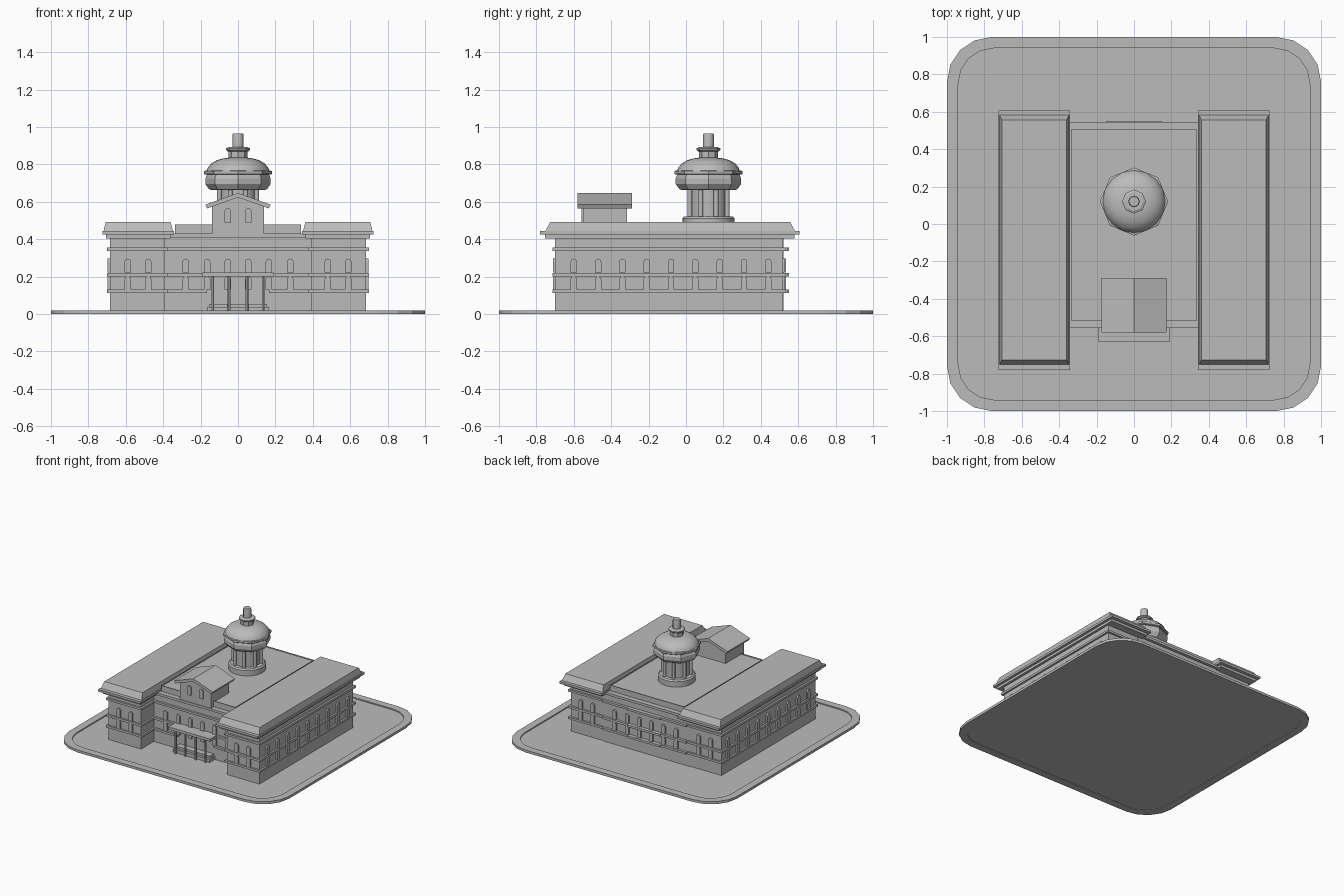
import bpy
import bmesh
from math import cos, sin, pi, radians
from mathutils import Matrix, Vector

if "Cube" in bpy.data.objects:
    bpy.data.objects.remove(bpy.data.objects["Cube"], do_unlink=True)

GREY = (0.5, 0.5, 0.5, 1.0)
stone = bpy.data.materials.new("plain_grey")
stone.use_nodes = True
stone.diffuse_color = GREY
stone.node_tree.nodes["Principled BSDF"].inputs["Base Color"].default_value = GREY


def finish(name, bm, smooth=None):
    bmesh.ops.recalc_face_normals(bm, faces=bm.faces)
    mesh = bpy.data.meshes.new(name)
    bm.to_mesh(mesh)
    bm.free()
    mesh.materials.append(stone)
    obj = bpy.data.objects.new(name, mesh)
    bpy.context.collection.objects.link(obj)
    if smooth:
        bpy.ops.object.select_all(action='DESELECT')
        obj.select_set(True)
        bpy.context.view_layer.objects.active = obj
        bpy.ops.object.shade_smooth_by_angle(angle=radians(smooth))
    return obj


def add_block(bm, xs, ys, zs, taper=(0, 0)):
    """Box between limits; taper pulls the top edges inwards."""
    (x0, x1), (y0, y1), (z0, z1) = sorted(xs), ys, zs
    rings = []
    for z, tx, ty in ((z0, 0, 0), (z1, *taper)):
        rings.append([bm.verts.new(p) for p in (
            (x0 + tx, y0 + ty, z), (x1 - tx, y0 + ty, z),
            (x1 - tx, y1 - ty, z), (x0 + tx, y1 - ty, z))])
    low, high = rings
    bm.faces.new(low)
    bm.faces.new(high)
    for i in range(4):
        j = (i + 1) % 4
        bm.faces.new((low[i], low[j], high[j], high[i]))


def block(name, *args, **kw):
    bm = bmesh.new()
    add_block(bm, *args, **kw)
    return finish(name, bm)


def add_prism(bm, points, depth, matrix):
    """Extrude a local XZ outline along local -Y and place it."""
    face = bm.faces.new([bm.verts.new(matrix @ Vector((x, 0, z))) for x, z in points])
    out = bmesh.ops.extrude_face_region(bm, geom=[face])["geom"]
    shift = matrix.to_3x3() @ Vector((0, -depth, 0))
    bmesh.ops.translate(bm, vec=shift, verts=[v for v in out if isinstance(v, bmesh.types.BMVert)])


def lathe(name, profile, sides, centre, smooth=None):
    bm = bmesh.new()
    rings = [[bm.verts.new((centre[0] + r * cos(2 * pi * i / sides),
                            centre[1] + r * sin(2 * pi * i / sides), z))
              for i in range(sides)] for r, z in profile]
    for a, b in zip(rings, rings[1:]):
        for i in range(sides):
            j = (i + 1) % sides
            bm.faces.new((a[i], a[j], b[j], b[i]))
    bm.faces.new(rings[0])
    bm.faces.new(rings[-1])
    return finish(name, bm, smooth)


# Rounded ground slab with a raised kerb
def rounded(half, radius, z):
    c = half - radius
    return [(sx * c + radius * cos(a), sy * c + radius * sin(a), z)
            for q, (sx, sy) in enumerate(((1, 1), (-1, 1), (-1, -1), (1, -1)))
            for a in [(q + k / 4) * pi / 2 for k in range(5)]]


bm = bmesh.new()
loops = [[bm.verts.new(p) for p in rounded(*ring)] for ring in (
    (0.94, 0.19, 0.005), (0.94, 0.19, 0), (1, 0.24, 0),
    (1, 0.24, 0.02), (0.94, 0.19, 0.02), (0.94, 0.19, 0.011))]
for a, b in zip(loops, loops[1:]):
    for i in range(len(a)):
        j = (i + 1) % len(a)
        bm.faces.new((a[i], a[j], b[j], b[i]))
bm.faces.new(loops[0])
bm.faces.new(loops[-1])
finish("ground_slab", bm)

# Side wings with cornices and hipped roof slabs
COURSES = ((0.113, 0.13), (0.202, 0.22), (0.338, 0.355))
for side, s in (("left", 1), ("right", -1)):
    block(side + "_wing_wall", (s * 0.39, s * 0.685), (-0.70, 0.517), (0.011, 0.41))
    block(side + "_wing_cornice", (s * 0.36, s * 0.705), (-0.755, 0.58), (0.405, 0.425))
    block(side + "_wing_eave", (s * 0.342, s * 0.725), (-0.78, 0.608), (0.425, 0.443))
    block(side + "_wing_roof", (s * 0.348, s * 0.719), (-0.752, 0.583), (0.443, 0.492),
          taper=(0.012, 0.026))
    bm = bmesh.new()
    for zs in COURSES:
        add_block(bm, (s * 0.375, s * 0.70), (-0.715, 0.532), zs)
    finish(side + "_wing_courses", bm)

# Centre block
block("centre_wall", (-0.40, 0.40), (-0.535, 0.522), (0.011, 0.42))
block("centre_cornice", (-0.36, 0.36), (-0.555, 0.545), (0.41, 0.43))
bm = bmesh.new()
for n, zs in enumerate(COURSES):
    if n:
        add_block(bm, (-0.38, 0.38), (-0.552, 0.543), zs)
    else:
        add_block(bm, (-0.38, 0.38), (0.50, 0.543), zs)
        for s in (1, -1):
            add_block(bm, (s * 0.165, s * 0.38), (-0.552, -0.52), zs)
    add_block(bm, (-0.15, 0.15), (0.50, 0.552), zs)
finish("centre_courses", bm)

# Flat centre roof with a low parapet
bm = bmesh.new()
add_block(bm, (-0.337, 0.337), (-0.515, 0.505), (0.43, 0.478))
top = max(bm.faces, key=lambda f: f.calc_center_median().z)
bmesh.ops.inset_region(bm, faces=[top], thickness=0.03)
bmesh.ops.translate(bm, vec=(0, 0, -0.01), verts=top.verts)
finish("centre_roof", bm)

# Arched windows on every wall
HALF = 0.017


def arch(z0, z1):
    spring = z1 - HALF
    return [(-HALF, z0), (HALF, z0)] + [
        (HALF * cos(k * pi / 6), spring + HALF * sin(k * pi / 6)) for k in range(7)]


def place(x, y, turn):
    return Matrix.Translation((x, y, 0)) @ Matrix.Rotation(radians(turn), 4, 'Z')


wing_x = [s * x for s in (1, -1) for x in (0.48, 0.59)]
centre_x = [s * x for s in (1, -1) for x in (0.055, 0.165, 0.28)]
spots = [(x, -0.697, 0) for x in wing_x] + [(x, -0.532, 0) for x in centre_x]
spots += [(x, 0.515, 180) for x in wing_x] + [(x, 0.52, 180) for x in centre_x]
spots += [(s * 0.683, -0.6 + 0.13 * k, s * 90) for s in (1, -1) for k in range(9)]
bm = bmesh.new()
for spot in spots:
    for z0, z1 in ((0.13, 0.202), (0.222, 0.296)):
        add_prism(bm, arch(z0, z1), 0.015, place(*spot))
finish("wall_windows", bm)

# Entrance portico
block("portico_canopy", (-0.19, 0.19), (-0.632, -0.53), (0.2, 0.222))
block("portico_upper_step", (-0.155, 0.155), (-0.585, -0.53), (0.011, 0.055))
block("portico_lower_step", (-0.165, 0.165), (-0.605, -0.53), (0.011, 0.038))
for n, x in enumerate((-0.135, -0.047, 0.047, 0.135)):
    lathe(f"portico_column_{n + 1}", [(0.008, 0.011), (0.008, 0.2)], 8, (x, -0.615), 40)

# Gabled roof house over the entrance
bm = bmesh.new()
add_prism(bm, [(-0.14, 0.425), (0.14, 0.425), (0.14, 0.58), (0, 0.63), (-0.14, 0.58)],
          0.235, place(0, -0.315, 0))
finish("gable_house", bm)
bm = bmesh.new()
add_prism(bm, [(-0.175, 0.585), (-0.165, 0.565), (0, 0.624), (0.165, 0.565),
               (0.175, 0.585), (0, 0.647)], 0.292, place(0, -0.288, 0))
finish("gable_roof", bm)
bm = bmesh.new()
for x in (-0.055, 0.055):
    add_prism(bm, arch(0.49, 0.567), 0.012, place(x, -0.547, 0))
finish("gable_windows", bm)

# Domed cupola
TOWER = (0, 0.12)
lathe("cupola_base", [(0.14, 0.46), (0.14, 0.512), (0.13, 0.522)], 24, TOWER, 30)
lathe("cupola_drum", [(0.1, 0.52), (0.1, 0.67)], 16, TOWER, 30)
for k in range(8):
    a = (k + 0.5) * pi / 4
    lathe(f"cupola_column_{k + 1}", [(0.013, 0.52), (0.013, 0.67)], 8,
          (0.108 * cos(a), TOWER[1] + 0.108 * sin(a)), 50)
lathe("cupola_entablature", [(0.14, 0.662), (0.155, 0.668), (0.175, 0.695), (0.175, 0.725),
                             (0.165, 0.748)], 8, TOWER)
lathe("cupola_eave", [(0.175, 0.745), (0.182, 0.75), (0.182, 0.765), (0.17, 0.768)], 8, TOWER)
lathe("cupola_dome", [(0.168, 0.766), (0.16, 0.785), (0.143, 0.805), (0.115, 0.822),
                      (0.08, 0.832), (0.05, 0.836)], 16, TOWER, 45)
lathe("lantern", [(0.05, 0.83), (0.05, 0.872)], 8, TOWER)
lathe("lantern_cap", [(0.055, 0.87), (0.064, 0.877), (0.064, 0.886), (0.05, 0.892)], 8, TOWER)
lathe("lantern_knob", [(0.03, 0.885), (0.03, 0.955), (0.027, 0.965)], 12, TOWER, 40)
